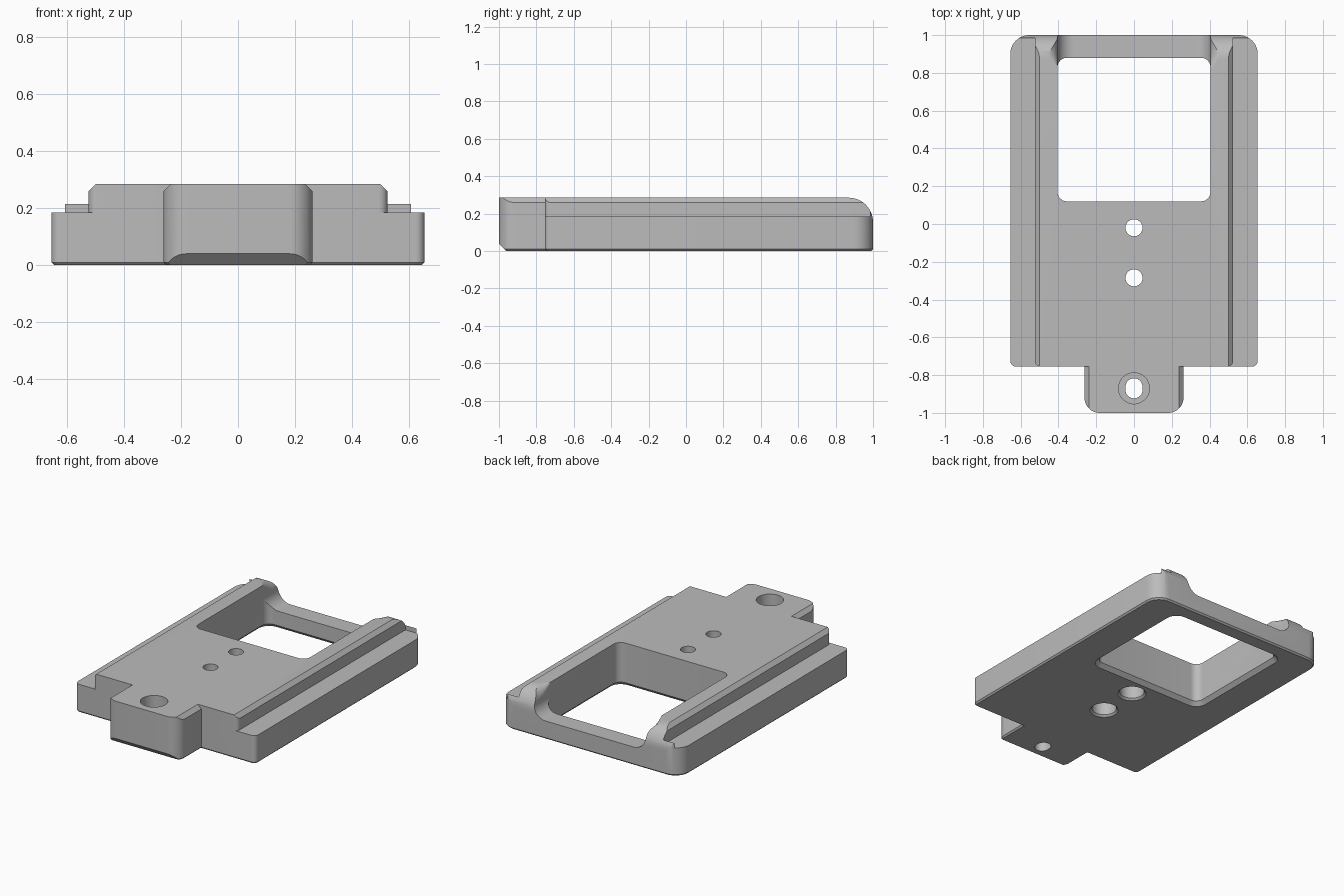
import bpy, bmesh
from math import sin, cos, pi
from mathutils import Vector

if "Cube" in bpy.data.objects:
    bpy.data.objects.remove(bpy.data.objects["Cube"])

metal = bpy.data.materials.new("plain grey")
metal.use_nodes = True
grey = (0.5, 0.5, 0.5, 1)
metal.diffuse_color = grey
metal.node_tree.nodes["Principled BSDF"].inputs["Base Color"].default_value = grey


def rounded(corners, steps=10):
    """2D outline from (x, y, radius) corners; square corners have radius 0."""
    out = []
    for i, (x, y, r) in enumerate(corners):
        p = Vector((x, y))
        if r == 0:
            out.append(p)
            continue
        a = (Vector(corners[i - 1][:2]) - p).normalized()
        b = (Vector(corners[(i + 1) % len(corners)][:2]) - p).normalized()
        centre = p + (a + b) * r
        for k in range(steps + 1):
            t = k / steps * pi / 2
            out.append(centre - b * r * cos(t) - a * r * sin(t))
    return out


def circle(r, y, n=40, stretch=0):
    pts = []
    for k in range(n):
        a = 2 * pi * (k + 0.5) / n
        pts.append(Vector((r * cos(a), y + r * sin(a) + (stretch if sin(a) > 0 else -stretch))))
    return pts


def loft(name, sections):
    """Closed solid through matching rings of 3D points."""
    bm = bmesh.new()
    rings = [[bm.verts.new(p) for p in s] for s in sections]
    n = len(rings[0])
    for lo, hi in zip(rings, rings[1:]):
        for i in range(n):
            j = (i + 1) % n
            bm.faces.new((lo[i], lo[j], hi[j], hi[i]))
    bm.faces.new(rings[0][::-1])
    bm.faces.new(rings[-1])
    bmesh.ops.remove_doubles(bm, verts=bm.verts, dist=1e-5)
    bmesh.ops.recalc_face_normals(bm, faces=bm.faces)
    mesh = bpy.data.meshes.new(name)
    bm.to_mesh(mesh)
    bm.free()
    ob = bpy.data.objects.new(name, mesh)
    bpy.context.collection.objects.link(ob)
    mesh.materials.append(metal)
    return ob


def stack(name, layers):
    """Horizontal outlines stacked at heights."""
    return loft(name, [[(p[0], p[1], z) for p in o] for o, z in layers])


def along_x(pts, half):
    return loft("cutter", [[(x, p[0], p[1]) for p in pts] for x in (-half, half)])


def along_y(pts, y0, y1):
    return loft("cutter", [[(p[0], y, p[1]) for p in pts] for y in (y0, y1)])


def cut(cutter):
    cutter.hide_render = True
    mod = plate.modifiers.new("cut", "BOOLEAN")
    mod.operation = "DIFFERENCE"
    mod.solver = "EXACT"
    mod.object = cutter
    bpy.context.view_layer.objects.active = plate
    bpy.ops.object.modifier_apply(modifier=mod.name)
    bpy.data.objects.remove(cutter)


# Plate outline with the front tab, inset by d
def outline(d):
    x, t, front, back, end = 0.655 - d, 0.262 - d, -0.755 + d, 1 - d, -1 + d
    half = [(t, end, 0.08 - d), (t, front, 0), (x, front, 0.03 - d), (x, back, 0.1 - d)]
    return rounded(half + [(-a, b, r) for a, b, r in reversed(half)])


plate = stack("base_plate", [(outline(0.01), 0), (outline(0), 0.01), (outline(0), 0.285)])

# Rounded top edge at the back
arc = [(0.87 + 0.13 * sin(k * pi / 32), 0.155 + 0.13 * cos(k * pi / 32)) for k in range(17)]
cut(along_x([(0.87, 0.4)] + arc + [(1.2, 0.155), (1.2, 0.4)], 1))

# Side ledges and chamfered edges on rails and tab
for s in (-1, 1):
    ledge = rounded([(0.525, 0.985, 0), (0.525, -0.755, 0.03), (0.495, -0.755, 0),
                     (0.495, -0.9, 0), (0.9, -0.9, 0), (0.9, 0.985, 0)])
    ledge = [(s * p.x, p.y) for p in ledge]
    cut(stack("cutter", [(ledge, 0.185), (ledge, 0.5)]))
    for edge, y0, y1 in ((0.525, -0.9, 0.98), (0.262, -1.1, -0.755)):
        tri = [(s * (edge - 0.045), 0.305), (s * (edge + 0.02), 0.24), (s * (edge + 0.02), 0.305)]
        cut(along_y(tri, y0, y1))

# Sloped underside at the tab's front
cut(along_x([(-1.05, 0.09), (-1.05, -0.05), (-0.91, -0.05)], 0.5))


# Window with a chamfered lower rim
def window(d):
    x, y0, y1, r = 0.405 + d, 0.12 - d, 0.88 + d, 0.05 + d
    return rounded([(-x, y0, r), (x, y0, r), (x, y1, r), (-x, y1, r)])


cut(stack("cutter", [(window(0.03), -0.005), (window(0), 0.025), (window(0), 0.5)]))


# Back opening: curved at its floor, flaring wider at the top
def opening(f):
    q = [k * pi / 20 for k in range(11)]
    half = [(0.32 + 0.085 * sin(a), 0.205 - 0.085 * cos(a)) for a in q]
    half += [(0.405 + f * (1 - cos(a)), 0.285 - f * (1 - sin(a))) for a in q]
    half.append((0.405 + f, 0.4))
    return half + [(-x, z) for x, z in reversed(half)]


sections = []
for k in range(9):
    f = 0.003 + 0.075 * sin(k * pi / 16)
    y = 0.83 + 0.12 * k / 8
    sections.append([(x, y, z) for x, z in opening(f)])
sections.append([(x, 1.1, z) for x, z in opening(0.078)])
cut(loft("cutter", sections))

# Two screw holes, wider from below
for y in (-0.02, -0.285):
    rings = ((0.092, -0.005), (0.075, 0.012), (0.075, 0.2), (0.045, 0.2), (0.045, 0.4))
    cut(stack("cutter", [(circle(r, y), z) for r, z in rings]))

# Tab hole, slotted, with a recess from above
slot, recess = circle(0.045, -0.87, stretch=0.008), circle(0.082, -0.87)
cut(stack("cutter", [(slot, -0.1), (slot, 0.12), (recess, 0.12), (recess, 0.4)]))

bpy.ops.object.select_all(action="DESELECT")
plate.select_set(True)
bpy.context.view_layer.objects.active = plate
bpy.ops.object.shade_smooth_by_angle(angle=pi / 7)
